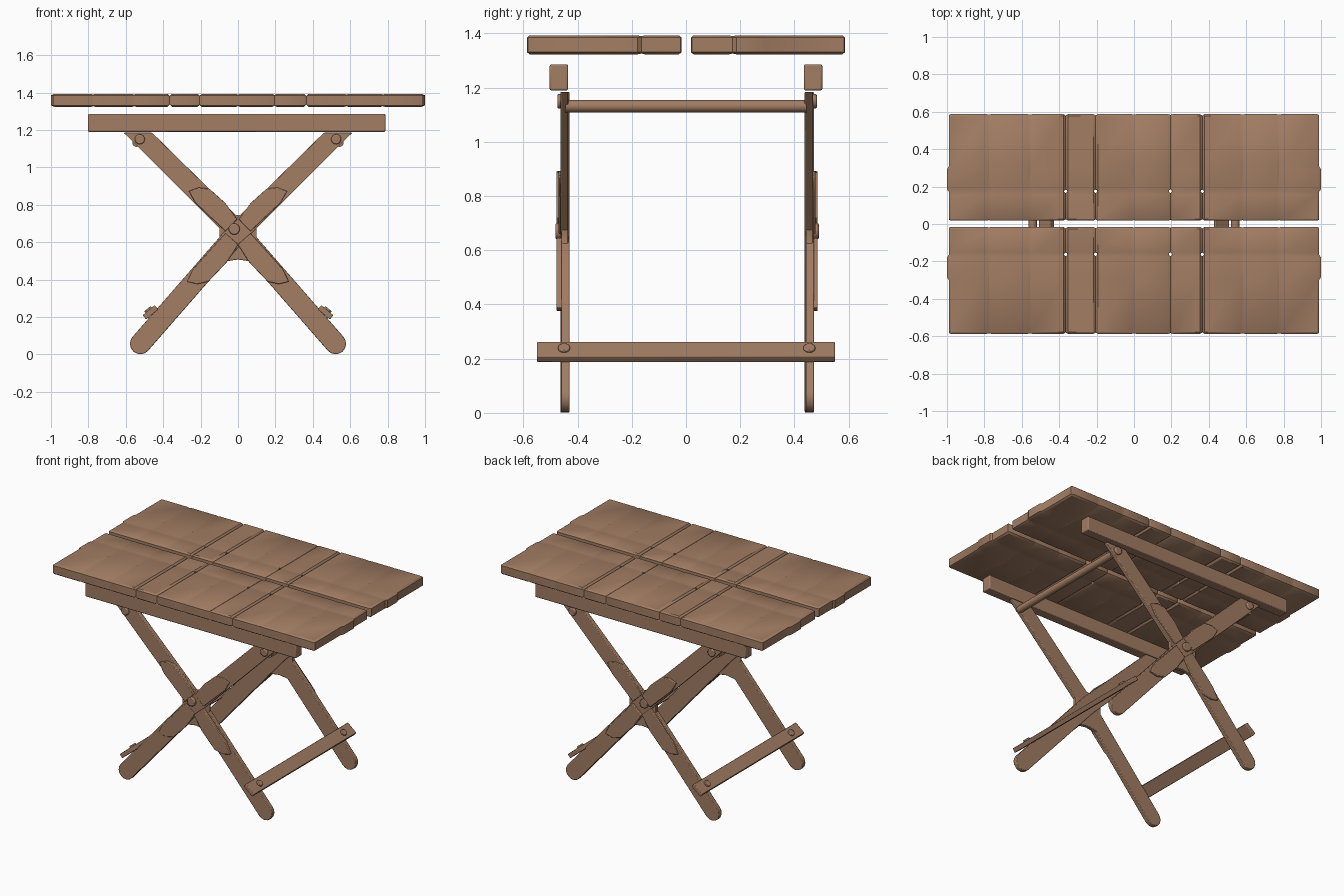
import bpy, bmesh, math
from mathutils import Vector

if "Cube" in bpy.data.objects:
    bpy.data.objects.remove(bpy.data.objects["Cube"])

wood = bpy.data.materials.new("warm brown wood")
wood.diffuse_color = (0.36, 0.205, 0.125, 1)
wood.use_nodes = True
wood.node_tree.nodes["Principled BSDF"].inputs["Base Color"].default_value = wood.diffuse_color


def finish(name, bm, bevel=0.0):
    bmesh.ops.recalc_face_normals(bm, faces=bm.faces)
    me = bpy.data.meshes.new(name)
    bm.to_mesh(me)
    bm.free()
    me.materials.append(wood)
    ob = bpy.data.objects.new(name, me)
    bpy.context.collection.objects.link(ob)
    if bevel:
        m = ob.modifiers.new("soft edges", "BEVEL")
        m.width, m.segments, m.limit_method = bevel, 2, "ANGLE"
    bpy.ops.object.select_all(action="DESELECT")
    bpy.context.view_layer.objects.active = ob
    ob.select_set(True)
    bpy.ops.object.shade_smooth_by_angle(angle=math.radians(35))
    return ob


def box(name, loc, size, angle=0, bevel=0.006):
    bm = bmesh.new()
    bmesh.ops.create_cube(bm, size=1)
    bmesh.ops.scale(bm, vec=size, verts=bm.verts)
    ob = finish(name, bm, bevel)
    ob.location = loc
    ob.rotation_euler = (0, angle, 0)
    return ob


def prism(name, pts, y0, y1, bevel=0.004):
    """Outline in x and z, extruded along y."""
    bm = bmesh.new()
    a = [bm.verts.new((x, y0, z)) for x, z in pts]
    b = [bm.verts.new((x, y1, z)) for x, z in pts]
    bm.faces.new(a)
    bm.faces.new(b[::-1])
    for i in range(len(pts)):
        j = (i + 1) % len(pts)
        bm.faces.new((a[i], b[i], b[j], a[j]))
    return finish(name, bm, bevel)


def rod(name, loc, radius, length, rot=(math.pi / 2, 0, 0), bevel=0.006):
    bm = bmesh.new()
    bmesh.ops.create_cone(bm, cap_ends=True, segments=16, radius1=radius,
                          radius2=radius, depth=length)
    ob = finish(name, bm, bevel)
    ob.location, ob.rotation_euler = loc, rot
    return ob


# Table top: two worn halves with shallow grooves between the slats
SEAMS = {-0.775: 0.004, -0.555: 0.004, -0.365: 0.012, -0.205: 0.010, 0.0: 0.004,
         0.195: 0.007, 0.365: 0.012, 0.58: 0.004, 0.775: 0.004}


def top_half(name, y0, y1, ridge):
    xs = [(-0.99, 0.008), (-0.98, 0)]
    for s, d in SEAMS.items():
        xs += [(s - 0.012, 0), (s, d), (s + 0.012, 0)]
    xs += [(0.98, 0), (0.99, 0.008)]
    sgn = 1 if y1 > 0 else -1
    bulge = sorted((ridge + sgn * 0.005, ridge + sgn * 0.13))
    ys = sorted([(y0, 0.008), (y0 + 0.01, 0), (y1 - 0.01, 0), (y1, 0.008),
                 (ridge - 0.014, 0), (ridge, 0.003), (ridge + 0.014, 0),
                 (ridge + sgn * 0.12, 0), (ridge + sgn * 0.135, 0)])
    bm = bmesh.new()
    grid = {}
    for i, (x, dx) in enumerate(xs):
        for j, (y, dy) in enumerate(ys):
            if i in (0, len(xs) - 1) and bulge[0] < y < bulge[1]:
                px = math.copysign(1.0, x)
            else:
                px = x
            py = y
            if j == 0:
                py += dx * 0.6
            if j == len(ys) - 1:
                py -= dx * 0.6
            h = 0.035 - max(dx, dy)
            for k in (0, 1):
                grid[i, j, k] = bm.verts.new((px, py, 1.358 + (h if k else -h)))
    nx, ny = len(xs) - 1, len(ys) - 1
    for i in range(nx):
        for j in range(ny):
            for k in (0, 1):
                bm.faces.new([grid[p] for p in ((i, j, k), (i + 1, j, k),
                                                (i + 1, j + 1, k), (i, j + 1, k))])
    for i in range(nx):
        for j in (0, ny):
            bm.faces.new([grid[p] for p in ((i, j, 0), (i + 1, j, 0), (i + 1, j, 1), (i, j, 1))])
    for j in range(ny):
        for i in (0, nx):
            bm.faces.new([grid[p] for p in ((i, j, 0), (i, j + 1, 0), (i, j + 1, 1), (i, j, 1))])
    return finish(name, bm)


# Small nail holes drilled where the slats meet
def drill(ob, y):
    bm = bmesh.new()
    for x in (-0.365, -0.205, 0.195, 0.365):
        r = bmesh.ops.create_cone(bm, cap_ends=True, segments=8, radius1=0.009,
                                  radius2=0.009, depth=0.2)
        bmesh.ops.translate(bm, verts=r["verts"], vec=(x, y + 0.003, 1.358))
    cutter = finish("nail_hole_cutter", bm)
    cutter.hide_render = True
    cutter.hide_set(True)
    m = ob.modifiers.new("nail holes", "BOOLEAN")
    m.operation, m.object, m.solver = "DIFFERENCE", cutter, "EXACT"


drill(top_half("table_top_back", 0.018, 0.587, 0.172), 0.172)
drill(top_half("table_top_front", -0.587, -0.016, -0.165), -0.165)

# Crossed legs: bent centre line from foot to top, for the leg on either diagonal
FOOT, MID, TOP = Vector((0.522, 0.057)), Vector((0, 0.655)), Vector((-0.535, 1.185))
HALF = 0.056


def leg_outline(m):
    d1, d2 = (MID - FOOT).normalized(), (TOP - MID).normalized()
    n = Vector((d1.y, -d1.x))
    nm = Vector(((d1 + d2).y, -(d1 + d2).x)).normalized()
    pts = [MID + nm * HALF, TOP + Vector((0.076, 0)), TOP - Vector((0.076, 0.0)),
           MID - nm * HALF]
    for i in range(9):
        a = math.pi * i / 8
        pts.append(FOOT - n * HALF * math.cos(a) - d1 * HALF * math.sin(a))
    return [(m * p.x, p.y) for p in pts]


# Splint plates along each arm near the crossing
def splint(end, m, reach):
    d = (end - MID).normalized()
    n = Vector((d.y, -d.x))
    prof = [(0.05, -0.045), (reach * 0.8, -0.05), (reach, -0.03), (reach * 0.93, 0.02),
            (reach * 0.8, 0.056), (0.16, 0.062), (0.05, 0.045)]
    return [(m * (MID + d * u + n * v).x, (MID + d * u + n * v).y) for u, v in prof]


WEB = [(-0.13, 0.52), (-0.105, 0.47), (-0.06, 0.498), (0, 0.507), (0.06, 0.498),
       (0.105, 0.47), (0.13, 0.52), (0.1, 0.61), (0.1, 0.68), (0.13, 0.77),
       (0.05, 0.745), (-0.05, 0.745), (-0.13, 0.77), (-0.1, 0.68), (-0.1, 0.61)]

for side, s, c in (("front", -1, -0.447), ("back", 1, 0.455)):
    box(side + "_rail", (-0.007, s * 0.469, 1.238), (1.59, 0.068, 0.096))
    for hand, m in (("right", 1), ("left", -1)):
        off = 0.002 * m
        prism(f"{side}_{hand}_leg", leg_outline(m), c - 0.015 + off, c + 0.015 + off)
        for part, end, reach in (("lower", FOOT, 0.38), ("upper", TOP, 0.34)):
            prism(f"{side}_{hand}_{part}_splint", splint(end, m, reach),
                  c + s * 0.008, c + s * (0.027 + 0.004 * m))
        rod(f"{side}_{hand}_top_bolt", (m * 0.525, c + s * 0.01, 1.15), 0.027, 0.036)
    prism(side + "_crossing_web", WEB, c - 0.013, c + 0.013)
    rod(side + "_crossing_bolt", (-0.02, c + s * 0.018, 0.67), 0.03, 0.034)

# Upper round bars, lower flat stretchers and their bolt heads
for hand, m in (("right", 1), ("left", -1)):
    rod(hand + "_upper_round_bar", (m * 0.542, 0, 1.132), 0.023, 0.89, bevel=0)
    ang = m * math.radians(40)
    box(hand + "_lower_stretcher", (m * 0.468, 0, 0.225), (0.084, 1.1, 0.03), ang, 0.004)
    for y in (-0.45, 0.455):
        rod(f"{hand}_stretcher_bolt", (m * (0.468 + 0.018 * math.sin(math.radians(40))), y,
            0.225 + 0.018 * math.cos(math.radians(40))), 0.022, 0.014, (0, ang, 0), 0.004)
